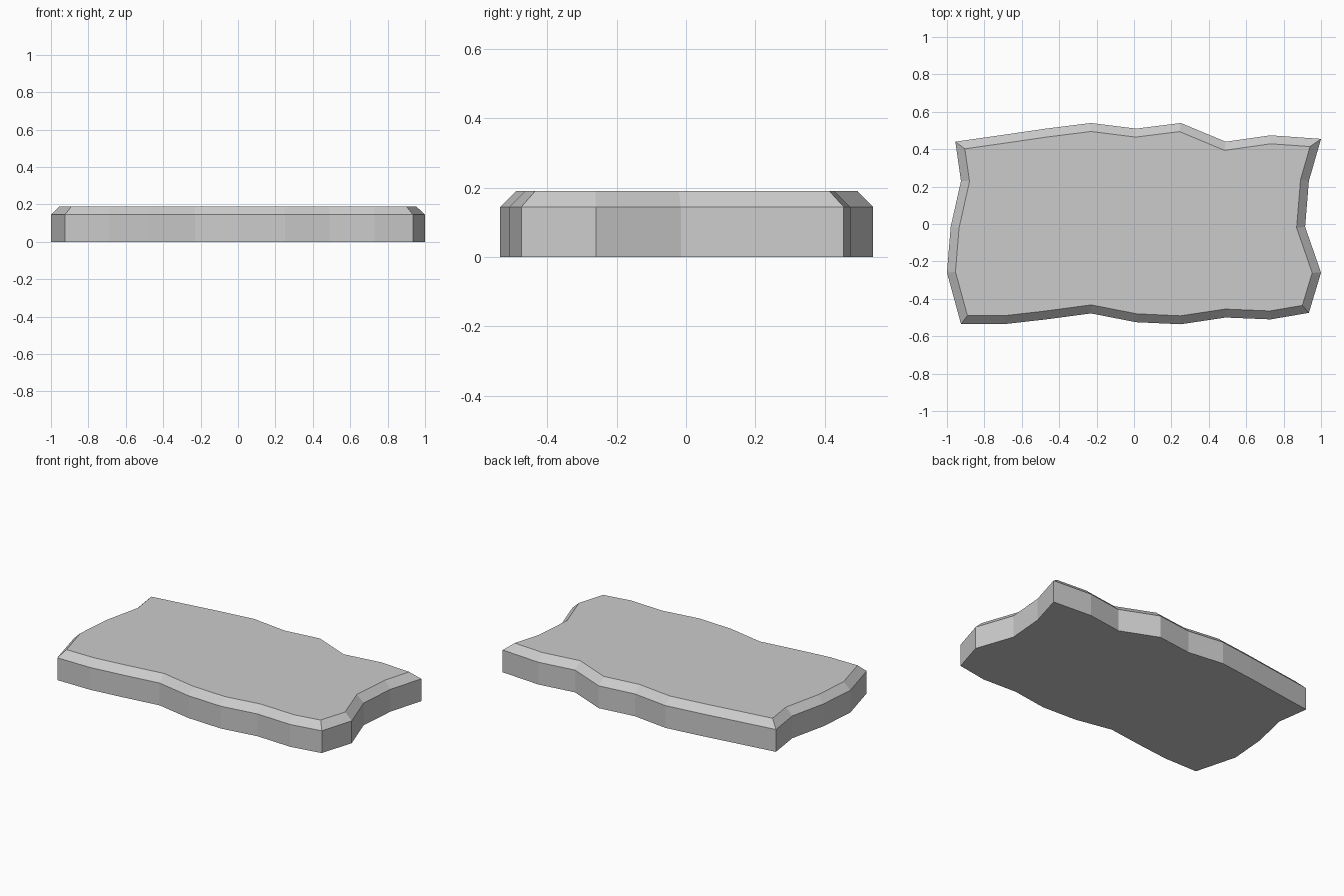
import bpy
import bmesh

if "Cube" in bpy.data.objects:
    bpy.data.objects.remove(bpy.data.objects["Cube"])

# Wavy outline of the slab, counter-clockwise seen from above
front = [(-0.925, -0.535), (-0.69, -0.535), (-0.47, -0.51), (-0.23, -0.478),
         (0.01, -0.525), (0.25, -0.536), (0.49, -0.50), (0.73, -0.51)]
right = [(0.935, -0.475), (1.0, -0.26), (0.915, -0.015), (0.935, 0.23)]
back = [(1.0, 0.455), (0.73, 0.474), (0.49, 0.44), (0.25, 0.54),
        (0.01, 0.51), (-0.23, 0.54), (-0.47, 0.51), (-0.71, 0.475)]
left = [(-0.955, 0.44), (-0.925, 0.23), (-0.98, -0.015), (-1.0, -0.26)]
outline = front + right + back + left

SIDE_HEIGHT, TOP_HEIGHT, CHAMFER = 0.145, 0.19, 0.045

bm = bmesh.new()
# Flat underside, then vertical side walls
base = bm.faces.new([bm.verts.new((x, y, 0)) for x, y in outline])
geom = bmesh.ops.extrude_face_region(bm, geom=[base], use_keep_orig=True)["geom"]
top = next(g for g in geom if isinstance(g, bmesh.types.BMFace))
for v in top.verts:
    v.co.z = SIDE_HEIGHT
bmesh.ops.recalc_face_normals(bm, faces=bm.faces)

# Chamfered rim around the flat top
bmesh.ops.inset_region(bm, faces=[top], thickness=CHAMFER,
                       use_even_offset=True, use_boundary=True)
for v in top.verts:
    v.co.z = TOP_HEIGHT
bmesh.ops.recalc_face_normals(bm, faces=bm.faces)

mesh = bpy.data.meshes.new("stone_slab")
bm.to_mesh(mesh)
bm.free()
slab = bpy.data.objects.new("stone_slab", mesh)
bpy.context.collection.objects.link(slab)
